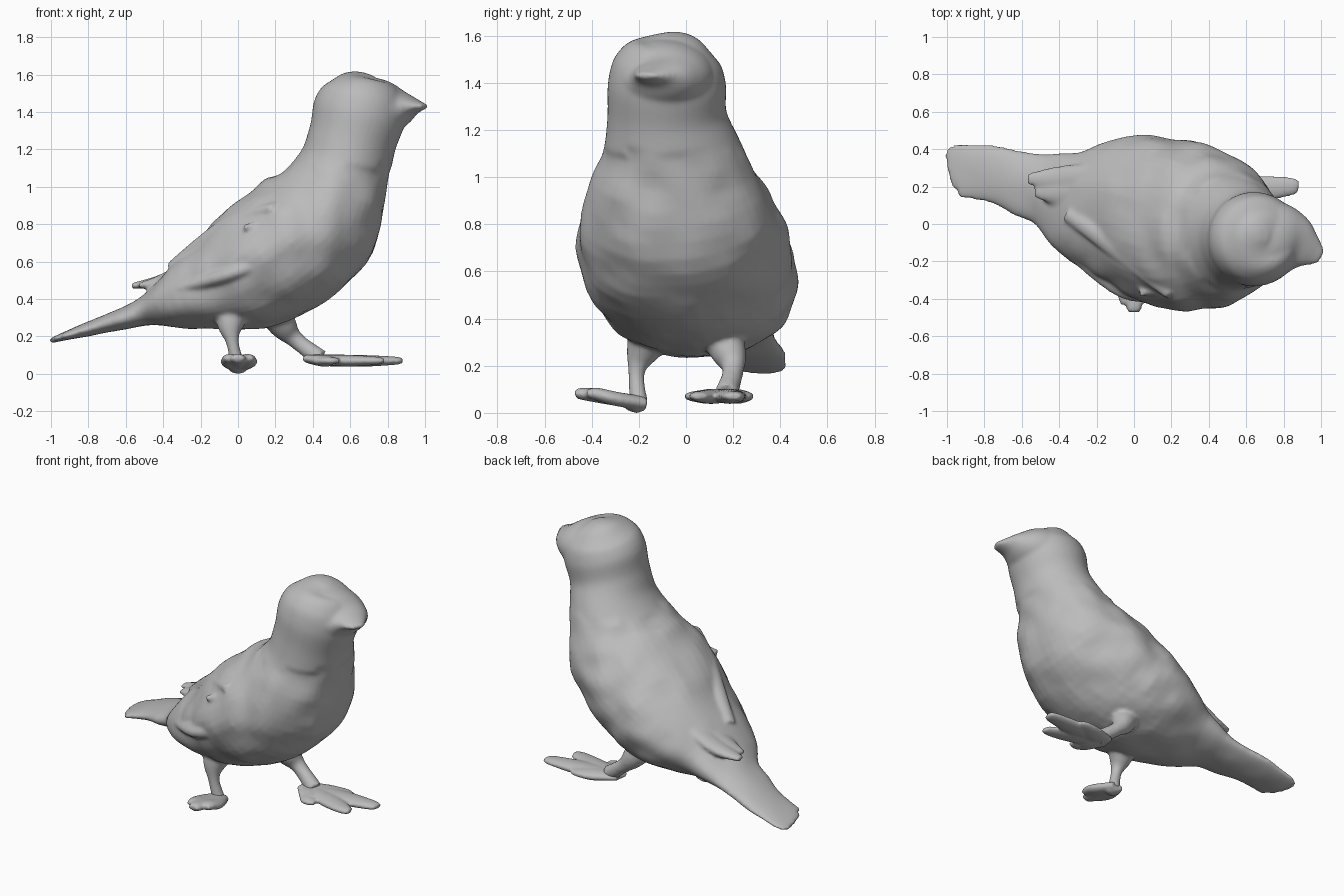
import bpy, bmesh, math
from mathutils import Vector, noise

default_cube = bpy.data.objects.get("Cube")
if default_cube:
    bpy.data.objects.remove(default_cube)

ACROSS_X = Vector((1, 0, 0))
ACROSS_Y = Vector((0, 1, 0))
SIDES = 48
STEPS = 6

grey = bpy.data.materials.new("plain grey")
grey.use_nodes = True
colour = (0.5, 0.5, 0.5, 1)
grey.diffuse_color = colour
grey.node_tree.nodes["Principled BSDF"].inputs["Base Color"].default_value = colour


def smooth_path(stations):
    """Smooth curve through the stations."""
    path = []
    last = len(stations) - 1
    for i in range(last):
        before, start = stations[max(i - 1, 0)], stations[i]
        end, after = stations[i + 1], stations[min(i + 2, last)]
        leave = (end - before) / 2
        arrive = (after - start) / 2
        for step in range(STEPS):
            t = step / STEPS
            ease = t * t * (3 - 2 * t)
            path.append(start.lerp(end, ease)
                        + leave * t * (1 - t) ** 2
                        - arrive * t * t * (1 - t))
    path.append(stations[last])
    return path


def add_tube(bm, stations, across=ACROSS_Y, flat=1.0, lumps=0.0):
    """Closed oval tube. Station: x, y, z, half width and, if it varies, flatness."""
    path = smooth_path([Vector(s) if len(s) == 5 else Vector((*s, flat)) for s in stations])
    centres = [Vector(p[:3]) for p in path]
    loops = []
    for i, centre in enumerate(centres):
        along = centres[min(i + 1, len(centres) - 1)] - centres[max(i - 1, 0)]
        along.normalize()
        side = (across - along * across.dot(along)).normalized()
        up = side.cross(along)
        width, flatness = path[i][3], path[i][4]
        loop = []
        for k in range(SIDES):
            angle = math.tau * k / SIDES
            out = side * math.cos(angle) + up * math.sin(angle) * flatness
            point = centre + out * width
            # Ruffled plumage below the neck
            if point.z < 1.1:
                point += out * noise.noise(point * 7) * lumps
            loop.append(bm.verts.new(point))
        loops.append(loop)
    for first, second in zip(loops, loops[1:]):
        for k in range(SIDES):
            n = (k + 1) % SIDES
            bm.faces.new((first[k], first[n], second[n], second[k]))
    bm.faces.new(reversed(loops[0]))
    bm.faces.new(loops[-1])


def finish(name, bm, voxel, softness):
    """Fuse the overlapping volumes of a part into one soft skin."""
    bmesh.ops.recalc_face_normals(bm, faces=bm.faces)
    mesh = bpy.data.meshes.new(name)
    bm.to_mesh(mesh)
    bm.free()
    mesh.materials.append(grey)
    part = bpy.data.objects.new(name, mesh)
    bpy.context.collection.objects.link(part)
    fuse = part.modifiers.new("fuse", 'REMESH')
    fuse.mode = 'VOXEL'
    fuse.voxel_size = voxel
    fuse.use_smooth_shade = True
    soften = part.modifiers.new("soften", 'SMOOTH')
    soften.iterations = softness


# Head, torso and tail in one sweep from crown to tail end
body = bmesh.new()
add_tube(body, [
    (0.69, -0.06, 1.605, 0.03, 1),
    (0.68, -0.06, 1.57, 0.14, 1),
    (0.67, -0.07, 1.5, 0.22, 1),
    (0.65, -0.08, 1.4, 0.25, 1),
    (0.61, -0.08, 1.25, 0.255, 0.93),
    (0.56, -0.06, 1.08, 0.31, 0.82),
    (0.45, -0.04, 0.85, 0.41, 0.82),
    (0.26, -0.01, 0.68, 0.45, 0.79),
    (0.01, 0.06, 0.53, 0.42, 0.74),
    (-0.26, 0.11, 0.42, 0.32, 0.6),
    (-0.5, 0.2, 0.33, 0.19, 0.4),
    (-0.8, 0.27, 0.24, 0.15, 0.25),
    (-0.93, 0.29, 0.2, 0.15, 0.15),
    (-0.99, 0.28, 0.18, 0.09, 0.15),
], lumps=0.02)

# Beak growing out of the face, turned a little to the right
add_tube(body, [
    (0.6, -0.08, 1.42, 0.22, 0.8),
    (0.76, -0.09, 1.42, 0.21, 0.75),
    (0.86, -0.11, 1.42, 0.165, 0.67),
    (0.93, -0.14, 1.43, 0.1, 0.5),
    (1, -0.18, 1.43, 0.04, 0.3),
])

# Ruffled feathers of the right wing, stacked up the flank
for row in range(4):
    rise = row * 0.09
    inward = row * 0.06
    add_tube(body, [
        (0.2, -0.37, 0.62 + rise, 0.04),
        (-0.05, -0.34 + inward, 0.53 + rise, 0.06),
        (-0.36, -0.13 + inward, 0.44 + rise / 2, 0.035),
    ], flat=0.7)

# Loose feather on the right flank
add_tube(body, [(0.15, -0.35, 0.8, 0.02), (0.03, -0.37, 0.78, 0.02)])

# Wing tips lying over the tail
for y, tip in ((0.24, -0.57), (0.17, -0.53)):
    add_tube(body, [(-0.2, y, 0.6, 0.08), (-0.4, y, 0.5, 0.07), (tip, y, 0.47, 0.03)], flat=0.5)

# Right leg
add_tube(body, [
    (-0.01, -0.1, 0.42, 0.12),
    (-0.04, -0.18, 0.27, 0.075),
    (-0.03, -0.21, 0.17, 0.035),
    (0, -0.2, 0.04, 0.04),
], across=ACROSS_X)

# Left leg stepping forward
add_tube(body, [
    (0.14, 0.1, 0.42, 0.1),
    (0.24, 0.18, 0.26, 0.075),
    (0.31, 0.2, 0.18, 0.045),
    (0.44, 0.17, 0.08, 0.05),
])
finish("body", body, 0.012, 6)

# Right foot with its short toes pointing outward
foot = bmesh.new()
for spread in (-0.04, 0, 0.05):
    reach = abs(spread) - 0.47
    add_tube(foot, [
        (0, -0.18, 0.04, 0.05),
        (spread, -0.3, 0.06, 0.05),
        (spread, reach + 0.04, 0.08, 0.045),
        (spread, reach, 0.08, 0.03),
    ], across=ACROSS_X, flat=0.6)
# Heel pad
add_tube(foot, [(0, -0.17, 0.03, 0.03), (0, -0.21, 0.03, 0.05), (0, -0.25, 0.03, 0.03)],
         across=ACROSS_X, flat=0.6)
finish("right_foot", foot, 0.01, 3)

# Left foot with spread toes
foot = bmesh.new()
for tip_x, tip_y in ((0.88, 0.2), (0.78, 0.06), (0.66, 0.24), (0.54, 0.04)):
    add_tube(foot, [
        (0.37, 0.17, 0.08, 0.05),
        ((0.37 + tip_x) / 2, (0.17 + tip_y) / 2, 0.07, 0.07),
        (tip_x - 0.05, tip_y, 0.07, 0.05),
        (tip_x, tip_y, 0.07, 0.03),
    ], flat=0.45)
finish("left_foot", foot, 0.01, 3)
